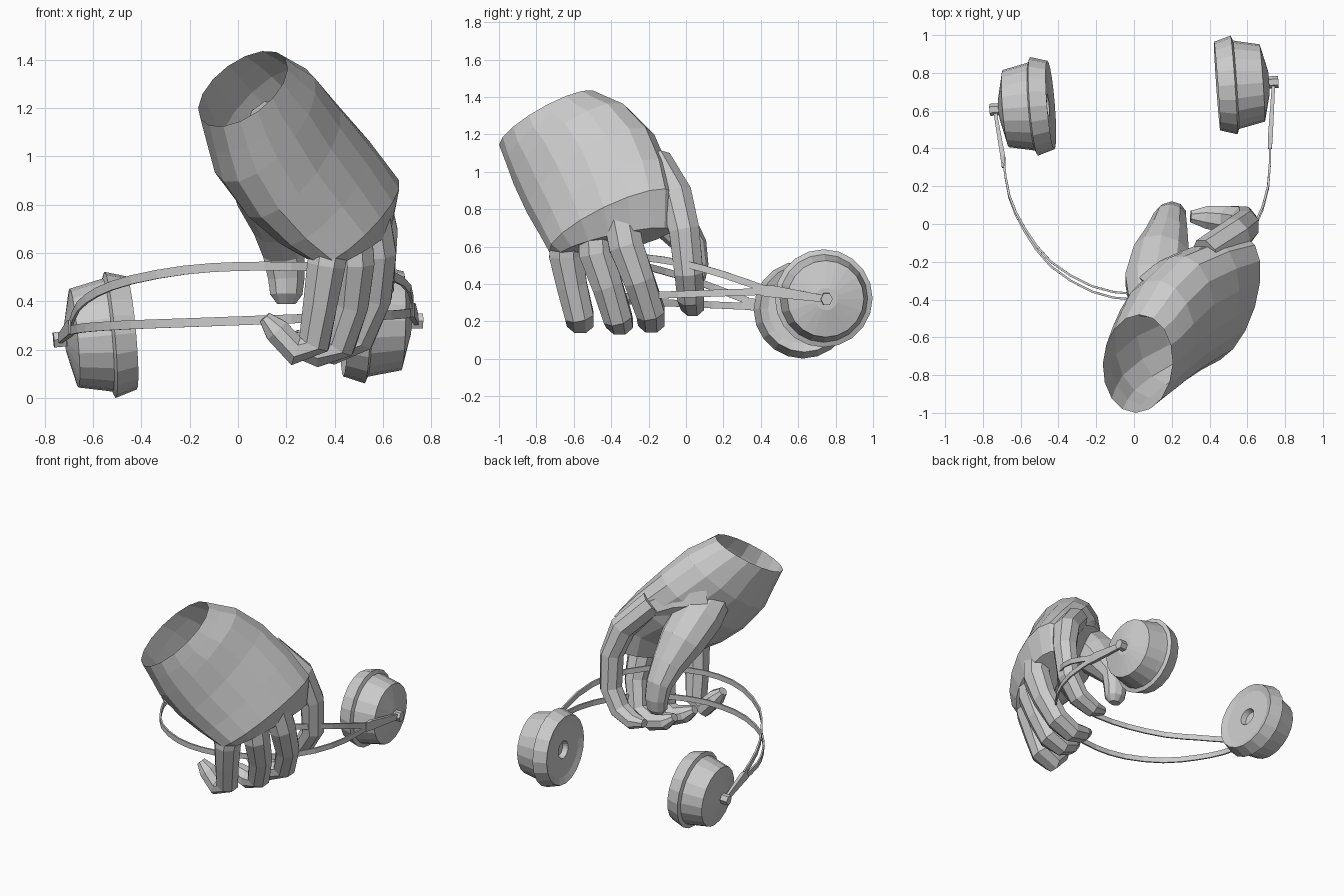
import bpy, bmesh, math
from mathutils import Vector

cube = bpy.data.objects.get("Cube")
if cube:
    bpy.data.objects.remove(cube, do_unlink=True)

grey = bpy.data.materials.new("plain_grey")
grey.use_nodes = True
GREY = (0.6, 0.6, 0.6, 1)
grey.diffuse_color = GREY
grey.node_tree.nodes["Principled BSDF"].inputs["Base Color"].default_value = GREY


def loft(name, rings, cap_start=True, cap_end=True):
    """Skin a list of equal-sized point rings."""
    bm = bmesh.new()
    loops = [[bm.verts.new(p) for p in ring] for ring in rings]
    n = len(loops[0])
    for a, b in zip(loops, loops[1:]):
        for i in range(n):
            j = (i + 1) % n
            bm.faces.new((a[i], a[j], b[j], b[i]))
    if cap_start:
        bm.faces.new(loops[0][::-1])
    if cap_end:
        bm.faces.new(loops[-1])
    bmesh.ops.recalc_face_normals(bm, faces=bm.faces)
    mesh = bpy.data.meshes.new(name)
    bm.to_mesh(mesh)
    bm.free()
    mesh.materials.append(grey)
    obj = bpy.data.objects.new(name, mesh)
    bpy.context.scene.collection.objects.link(obj)
    return obj


def ellipse(c, a, b, n, turn=0.0):
    """Ring of n points around c, spanned by the half axes a and b."""
    angles = [math.tau * i / n + turn for i in range(n)]
    return [c + a * math.cos(t) + b * math.sin(t) for t in angles]


def tube(name, path, sizes, ref, n=8, turn=0.0):
    """Sweep an ellipse along a path; sizes are (across, along ref) radii."""
    pts = [Vector(p) for p in path]
    rings = []
    for i, p in enumerate(pts):
        before, after = pts[max(i - 1, 0)], pts[min(i + 1, len(pts) - 1)]
        tangent = (after - before).normalized()
        side = tangent.cross(Vector(ref)).normalized()
        up = side.cross(tangent)
        rings.append(ellipse(p, side * sizes[i][0], up * sizes[i][1], n, turn))
    return loft(name, rings)


def smooth_path(points):
    """Add a rounded midpoint between neighbouring points."""
    p = [Vector(q) for q in points]
    out = [p[0]]
    for i in range(len(p) - 1):
        a, d = p[max(i - 1, 0)], p[min(i + 2, len(p) - 1)]
        out += [(p[i] + p[i + 1]) * .5625 - (a + d) * .0625, p[i + 1]]
    return out


# Palm and open wrist: centre, half width, half thickness
palm = [
    ((.02, -.74, 1.28), (.01, .26, .135), (-.185, .0, -.08)),
    ((.06, -.68, 1.21), (.02, .28, .17), (-.195, .03, -.10)),
    ((.11, -.61, 1.13), (.03, .31, .20), (-.21, .04, -.13)),
    ((.22, -.51, .99), (.05, .34, .21), (-.20, .05, -.13)),
    ((.36, -.44, .85), (.08, .34, .19), (-.18, .05, -.11)),
    ((.49, -.40, .73), (.10, .33, .16), (-.15, .04, -.08)),
    ((.50, -.38, .62), (.09, .30, .07), (-.10, .03, -.04)),
]
loft("palm", [ellipse(Vector(c), Vector(a), Vector(b), 16)
              for c, a, b in palm], cap_start=False)

# Four curled fingers, from knuckle to tip
fingers = {
    "little_finger": [(.39, -.63, .70), (.365, -.64, .55), (.34, -.61, .39),
                      (.315, -.57, .23), (.24, -.565, .195), (.16, -.57, .28), (.11, -.575, .335)],
    "ring_finger": [(.47, -.49, .74), (.485, -.48, .56), (.47, -.42, .39),
                    (.42, -.365, .22), (.33, -.355, .19), (.25, -.36, .22), (.19, -.37, .26)],
    "middle_finger": [(.54, -.36, .80), (.575, -.32, .60), (.565, -.25, .42),
                      (.50, -.19, .25), (.39, -.185, .20), (.29, -.19, .22), (.23, -.20, .26)],
    "index_finger": [(.38, -.17, 1.05), (.54, -.06, .87), (.59, -.01, .69),
                     (.58, .015, .46), (.50, .025, .33), (.39, .035, .28), (.30, .04, .29)],
}
girth = [.09, .09, .08, .075, .07, .06, .03]
for name, path in fingers.items():
    tube(name, path, [(g * .95, g * 1.1) for g in girth], (0, 1, 0), 8, math.pi / 8)

# Thumb with its thick base
tube("thumb", [(.12, -.44, 1.05), (.12, -.30, .97), (.145, -.16, .84), (.175, -.05, .71),
               (.19, .03, .60), (.20, .045, .50), (.20, .04, .43), (.20, .04, .39)],
     [(.12, .15), (.15, .175), (.14, .155), (.11, .115), (.085, .09),
      (.075, .08), (.065, .07), (.03, .04)], (1, 0, 0), 10)
# Web of skin between thumb and index finger
tube("thumb_web", [(.10, -.38, 1.09), (.18, -.32, 1.08), (.28, -.26, 1.06), (.40, -.18, 1.0)],
     [(.12, .14), (.13, .15), (.12, .14), (.09, .10)], (0, 0, 1))

# Headband: two thin flat strips
plan = [(-.69, .33), (-.66, .15), (-.58, -.02), (-.44, -.20), (-.22, -.33), (0, -.37),
        (.22, -.34), (.46, -.22), (.63, -.02), (.71, .20), (.72, .43)]
upper = [.31, .38, .44, .49, .53, .545, .545, .54, .51, .45, .37]
for k, name in enumerate(("upper_band", "lower_band")):
    path = []
    for i, (x, y) in enumerate(plan):
        z = upper[i] if k == 0 else .28 + .008 * i
        path.append((x, y - .03 * k * math.sin(math.pi * i / 10), z))
    path = smooth_path(path)
    tube(name, path, [(.008, .026)] * len(path), (0, 0, 1), 4, math.pi / 4)

# Ear cups: lathed profile of (distance outward, radius)
profile = [(.05, .05), (.015, .06), (.015, .19), (0, .235), (.09, .262), (.10, .235),
           (.13, .228), (.24, .205), (.275, .06)]
cups = {
    "right": ((-.44, .63, .27), (-1, -.08, -.09), (-.69, .33, .295)),
    "left": ((.44, .73, .325), (1, .07, -.02), (.72, .43, .365)),
}
for side, (inner, axis, band_end) in cups.items():
    c, d = Vector(inner), Vector(axis).normalized()
    a = d.cross(Vector((0, 0, 1))).normalized()
    b = a.cross(d)
    loft(side + "_ear_cup", [ellipse(c + d * s, a * r, b * r, 20) for s, r in profile])
    # Pivot on the outside of the cup
    loft(side + "_pivot", [ellipse(c + d * s, a * .032, b * .036, 6) for s in (.26, .325)])
    # Arm joining the band to the pivot
    start, end = Vector(band_end), c + d * .30
    tube(side + "_arm", [start - Vector((0, .03, 0)), start.lerp(end, .1), end],
         [(.014, .04), (.018, .045), (.012, .025)], (0, 0, 1), 4, math.pi / 4)
